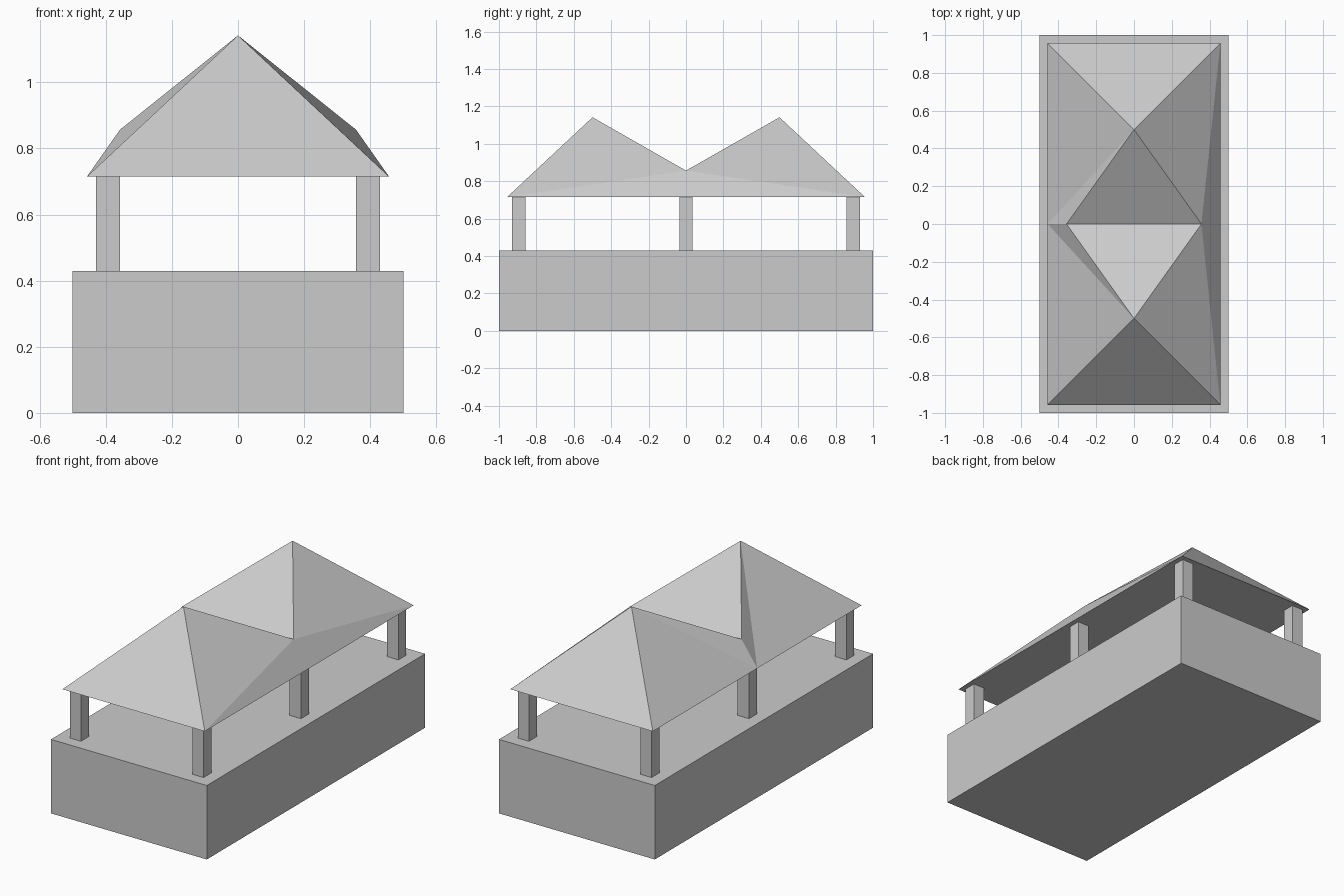
import bpy
import bmesh

cube = bpy.data.objects.get("Cube")
if cube:
    bpy.data.objects.remove(cube, do_unlink=True)

grey = bpy.data.materials.new("light_grey")
grey.use_nodes = True
grey.diffuse_color = (0.6, 0.6, 0.6, 1)
grey.node_tree.nodes["Principled BSDF"].inputs["Base Color"].default_value = grey.diffuse_color

BASE_TOP, EAVES, VALLEY, PEAK = 0.429, 0.715, 0.857, 1.142


def add_object(name, bm):
    bmesh.ops.recalc_face_normals(bm, faces=bm.faces)
    mesh = bpy.data.meshes.new(name)
    bm.to_mesh(mesh)
    bm.free()
    mesh.materials.append(grey)
    obj = bpy.data.objects.new(name, mesh)
    bpy.context.collection.objects.link(obj)


def add_box(name, x, y, z0, z1, width, depth):
    bm = bmesh.new()
    bmesh.ops.create_cube(bm, size=1)
    bmesh.ops.scale(bm, vec=(width, depth, z1 - z0), verts=bm.verts)
    bmesh.ops.translate(bm, vec=(x, y, (z0 + z1) / 2), verts=bm.verts)
    add_object(name, bm)


# Solid plinth
add_box("base", 0, 0, 0, BASE_TOP, 1, 2)

# Three posts down each long side
for side, x in (("right", -0.393), ("left", 0.393)):
    for place, y in (("front", -0.893), ("middle", 0), ("back", 0.893)):
        add_box(f"{place}_{side}_post", x, y, BASE_TOP, EAVES, 0.072, 0.072)

# Double-peaked roof with a valley across the middle
bm = bmesh.new()
W, L = 0.457, 0.957
valley_l = bm.verts.new((0.357, 0, VALLEY))
valley_r = bm.verts.new((-0.357, 0, VALLEY))
mid_r = bm.verts.new((-W, 0, EAVES))
corners = []
for s in (-1, 1):
    peak = bm.verts.new((0, s * 0.5, PEAK))
    left = bm.verts.new((W, s * L, EAVES))
    right = bm.verts.new((-W, s * L, EAVES))
    corners.append((left, right))
    for face in ((left, right, peak), (peak, valley_l, valley_r),
                 (left, peak, valley_l), (right, mid_r, peak),
                 (peak, mid_r, valley_r)):
        bm.faces.new(face)
(front_l, front_r), (back_l, back_r) = corners
bm.faces.new((front_l, back_l, valley_l))
# Flat underside
bm.faces.new((front_l, front_r, mid_r, back_r, back_l))
add_object("roof", bm)
